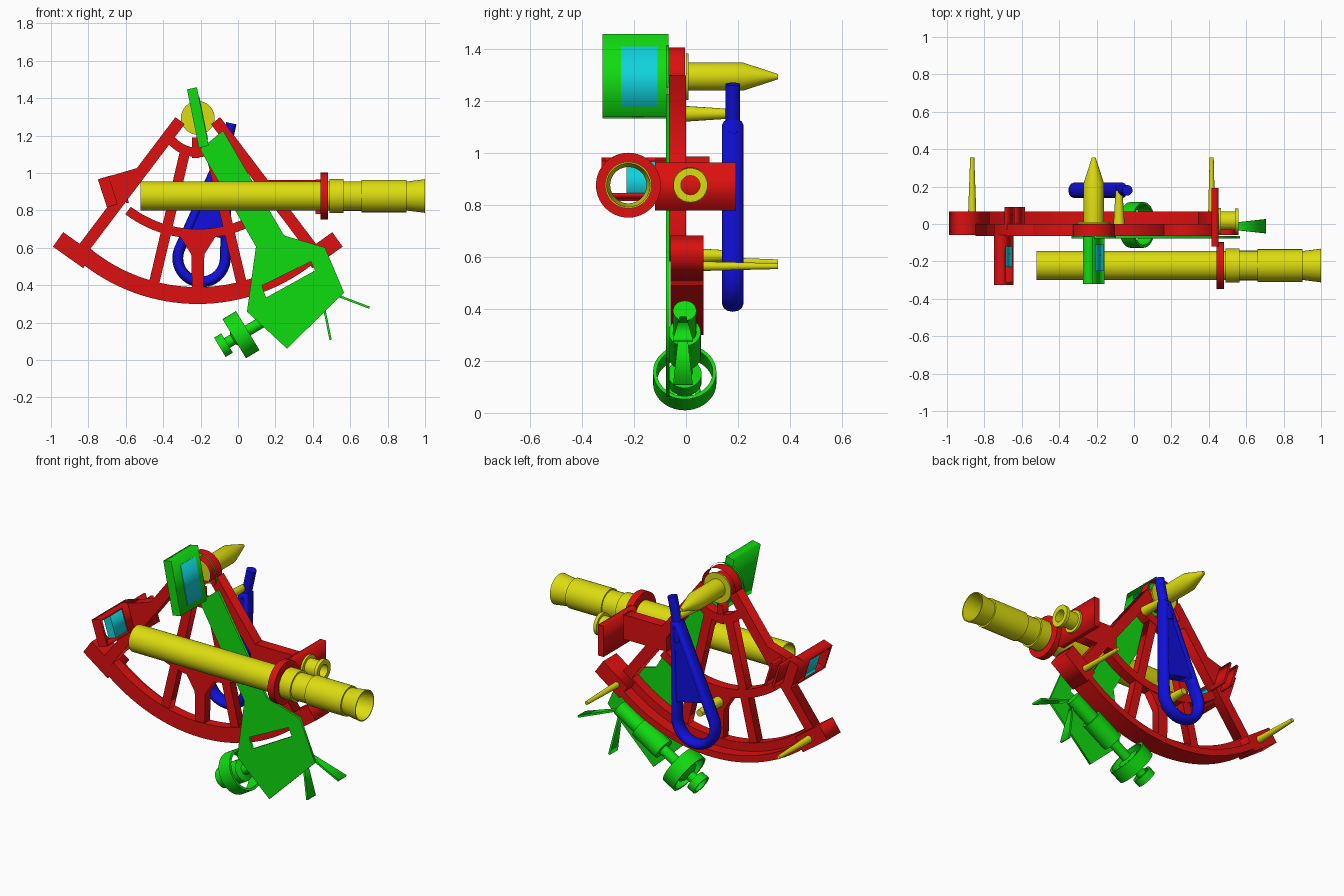
import bpy, bmesh, math
from mathutils import Vector

cube = bpy.data.objects.get("Cube")
if cube:
    bpy.data.objects.remove(cube, do_unlink=True)


def material(name, rgb):
    m = bpy.data.materials.new(name)
    m.use_nodes = True
    m.diffuse_color = (*rgb, 1)
    m.node_tree.nodes["Principled BSDF"].inputs["Base Color"].default_value = (*rgb, 1)
    return m


RED = material("red", (0.72, 0.005, 0.005))
GREEN = material("green", (0.005, 0.72, 0.005))
YELLOW = material("yellow", (0.72, 0.72, 0.005))
BLUE = material("blue", (0.005, 0.005, 0.72))
CYAN = material("cyan", (0.005, 0.65, 0.72))
CX, CZ = -0.215, 1.295          # pivot of the frame


def finish(ob, mat, smooth=False):
    ob.data.materials.clear()
    ob.data.materials.append(mat)
    bpy.ops.object.select_all(action='DESELECT')
    ob.select_set(True)
    bpy.context.view_layer.objects.active = ob
    if ob.type == 'CURVE':
        bpy.ops.object.convert(target='MESH')
        ob = bpy.context.view_layer.objects.active
    if smooth:
        bpy.ops.object.shade_smooth_by_angle(angle=math.radians(35))
    return ob


def curve(name, loops, y):
    # Planar curve lying in the XZ plane at depth y
    cu = bpy.data.curves.new(name, 'CURVE')
    cu.dimensions = '2D'
    for pts in loops:
        s = cu.splines.new('POLY')
        s.points.add(len(pts) - 1)
        for p, (x, z) in zip(s.points, pts):
            p.co = (x, z, 0, 1)
        s.use_cyclic_u = True
    ob = bpy.data.objects.new(name, cu)
    bpy.context.collection.objects.link(ob)
    ob.location.y = y
    ob.rotation_euler.x = math.pi / 2
    return ob


def plate(name, loops, y0, y1, mat, smooth=False):
    # Flat outline (extra loops are holes) extruded from y0 to y1
    ob = curve(name, loops, (y0 + y1) / 2)
    ob.data.fill_mode = 'BOTH'
    ob.data.extrude = (y1 - y0) / 2
    return finish(ob, mat, smooth)


def strip(name, a, b, w, y0, y1, mat):
    a, b = Vector(a), Vector(b)
    d = (b - a).normalized()
    n = Vector((-d.y, d.x)) * w / 2
    return plate(name, [[a + n, b + n, b - n, a - n]], y0, y1, mat)


def box(name, x0, x1, y0, y1, z0, z1, mat):
    return plate(name, [[(x0, z0), (x1, z0), (x1, z1), (x0, z1)]], y0, y1, mat)


def polar(r, deg):
    # Angle measured from straight down around the pivot
    t = math.radians(deg)
    return (CX + r * math.sin(t), CZ - r * math.cos(t))


def arc(name, r0, r1, half, y0, y1, mat, n=32):
    angs = [-half + 2 * half * i / n for i in range(n + 1)]
    return plate(name, [[polar(r1, a) for a in angs] + [polar(r0, a) for a in reversed(angs)]],
                 y0, y1, mat, True)


def lathe(name, origin, axis, prof, mat, span=360, start=0, n=40):
    # Revolve (distance along axis, radius) points
    bm = bmesh.new()
    q = Vector(axis).to_track_quat('Z', 'Y')
    full = span == 360
    cols = n if full else n + 1
    rows = []
    for t, r in prof:
        if r == 0:
            rows.append([bm.verts.new(Vector(origin) + q @ Vector((0, 0, t)))] * cols)
            continue
        row = []
        for i in range(cols):
            a = math.radians(start + span * i / n)
            row.append(bm.verts.new(Vector(origin) + q @ Vector((r * math.cos(a), r * math.sin(a), t))))
        rows.append(row)
    for ra, rb in zip(rows, rows[1:]):
        for i in range(n):
            j = (i + 1) % cols
            vs = list(dict.fromkeys([ra[i], ra[j], rb[j], rb[i]]))
            if len(vs) > 2:
                bm.faces.new(vs)
    bmesh.ops.recalc_face_normals(bm, faces=bm.faces)
    me = bpy.data.meshes.new(name)
    bm.to_mesh(me)
    bm.free()
    ob = bpy.data.objects.new(name, me)
    bpy.context.collection.objects.link(ob)
    return finish(ob, mat, True)


def ring(name, origin, axis, length, r0, r1, mat):
    return lathe(name, origin, axis, [(0, r0), (0, r1), (length, r1), (length, r0), (0, r0)], mat)


# Frame: limb arc, cross arcs, legs and braces
arc("limb_arc", 0.905, 0.995, 40, -0.06, 0.0, RED)
arc("limb_rim", 0.955, 0.995, 40, 0.0, 0.068, RED)
arc("middle_arc", 0.595, 0.645, 37, -0.06, 0.0, RED, 24)
arc("upper_arc", 0.16, 0.21, 56, -0.06, 0.0, RED, 16)
for side, s in (("right", 1), ("left", -1)):
    def m(x, z):
        return (x if s == 1 else 2 * CX - x, z)
    strip(side + "_leg", m(-0.31, 1.28), m(-0.823, 0.602), 0.062, -0.065, 0.0, RED)
    strip(side + "_brace", m(-0.283, 1.115), m(-0.455, 0.385), 0.055, -0.055, -0.003, RED)
    strip(side + "_limb_end", m(-0.80, 0.53), m(-0.962, 0.645), 0.095, -0.06, 0.068, RED)
plate("centre_brace", [[(-0.31, 0.66), (-0.12, 0.66), (-0.18, 0.565), (-0.185, 0.36),
                        (-0.245, 0.36), (-0.25, 0.565)]], -0.055, -0.003, RED)
strip("upper_stub", (-0.225, 1.19), (-0.225, 1.08), 0.04, -0.055, -0.003, RED)

# Thin open collars round the pivot
UP = Vector((0, 1, 0))
q = UP.to_track_quat('Z', 'Y')
vx, vy = q @ Vector((1, 0, 0)), q @ Vector((0, 1, 0))
top = math.degrees(math.atan2(vy.z, vx.z))
lathe("pivot_collar", (CX, -0.065, CZ), UP, [(0, 0.112), (0.062, 0.112)], RED, 200, top - 100)
lathe("pivot_bore", (CX, -0.065, CZ), UP, [(0, 0.075), (0.062, 0.075)], RED)
lathe("arm_collar", (CX, -0.077, CZ), UP, [(0, 0.12), (0.012, 0.12)], GREEN, 220, top - 110)

# Pivot spindle, flange and rear feet
lathe("pivot_spindle", (CX, 0, CZ), UP, [(0, 0), (0, 0.054), (0.22, 0.054), (0.355, 0.01), (0.355, 0)], YELLOW)
ring("pivot_flange", (CX, 0, CZ), UP, 0.01, 0.05, 0.09, YELLOW)
for name, x, z, y0, y1, r0, r1 in (("right_foot", -0.865, 0.58, 0.0, 0.355, 0.024, 0.011),
                                   ("left_foot", 0.415, 0.565, 0.0, 0.355, 0.02, 0.011),
                                   ("upper_handle_post", -0.08, 1.152, 0.0, 0.18, 0.03, 0.018),
                                   ("lower_handle_post", CX, 0.605, -0.01, 0.18, 0.032, 0.02)):
    lathe(name, (x, y0, z), UP, [(0, 0), (0, r0), (y1 - y0, r1), (y1 - y0, 0)], YELLOW, n=16)

# Handle: teardrop loop, web and rod
c, apex, rad = Vector((-0.195, 0.545)), Vector((-0.07, 1.11)), 0.127
ax = apex - c
base, off = math.atan2(ax.y, ax.x), math.acos(rad / ax.length)
loop = [c + rad * Vector((math.cos(a), math.sin(a))) for a in
        (base + off + (2 * math.pi - 2 * off) * i / 24 for i in range(25))]
handle = curve("handle_loop", [[apex + Vector((-0.012, 0))] + loop + [apex + Vector((0.012, 0))]], 0.18)
handle.data.dimensions = '3D'
handle.data.bevel_depth = 0.029
handle.data.bevel_resolution = 4
handle.scale.z = 1.4
finish(handle, BLUE, True)
plate("handle_web", [[apex, apex.lerp(loop[0], 0.82), apex.lerp(loop[-1], 0.82)]], 0.15, 0.21, BLUE)
d = Vector((ax.x, 0, ax.y)).normalized()
lathe("handle_rod", (apex.x, 0.18, apex.y), d,
      [(-0.1, 0), (-0.1, 0.04), (-0.02, 0.04), (-0.02, 0.028), (0.16, 0.028), (0.16, 0)], BLUE, n=24)

# Index arm and its mirror
plate("index_arm", [[(-0.203, 1.126), (-0.08, 1.227), (0.246, 0.666), (0.465, 0.602), (0.567, 0.361),
                     (0.262, 0.061), (0.048, 0.259), (0.096, 0.607)],
                    [(0.128, 0.398), (0.39, 0.527), (0.412, 0.479), (0.15, 0.334)]], -0.077, -0.064, GREEN)
strip("index_mirror_case", (-0.246, 1.453), (-0.183, 1.14), 0.054, -0.322, -0.068, GREEN)
strip("index_mirror", (-0.2095, 1.41), (-0.163, 1.18), 0.006, -0.25, -0.11, CYAN)

# Micrometer drum, knob, shaft and worm housing
axis = Vector((0.857, 0, 0.515)).normalized()
hub = Vector((0.016, -0.005, 0.136))
ring("micrometer_drum", hub - axis * 0.042, axis, 0.084, 0.108, 0.122, GREEN)
ring("micrometer_knob", hub - axis * 0.132, axis, 0.045, 0.045, 0.06, GREEN)
lathe("micrometer_shaft", hub, axis, [(-0.11, 0), (-0.11, 0.03), (-0.05, 0.03), (-0.03, 0.065), (0.03, 0.065),
                                      (0.04, 0.03), (0.17, 0.03), (0.17, 0)], GREEN)
lathe("worm_housing", hub, axis, [(0.16, 0), (0.16, 0.062), (0.34, 0.062), (0.34, 0.045), (0.5, 0.045), (0.5, 0)], GREEN)

# Release levers: fan-shaped blades
for name, a, b in (("upper_release_lever", (0.48, 0.365), (0.703, 0.28)),
                   ("lower_release_lever", (0.45, 0.33), (0.495, 0.108))):
    ob = strip(name, a, b, 0.012, -0.05, 0.026, GREEN)
    for v in ob.data.vertices:
        if (Vector((v.co.x, v.co.y)) - Vector(a)).length < 0.05:
            v.co.z *= 0.35

# Horizon mirror: tilted frame, glass, bracket and shade plates
ht, hb = Vector((-0.72, 0.975)), Vector((-0.672, 0.825))
for name, f0, f1, w, y0, y1, mat in (
        ("horizon_frame_top", 0, 0.09, 0.06, -0.325, -0.06, RED),
        ("horizon_frame_bottom", 0.91, 1, 0.06, -0.325, -0.06, RED),
        ("horizon_frame_outer", 0, 1, 0.06, -0.325, -0.31, RED),
        ("horizon_frame_inner", 0, 1, 0.06, -0.12, -0.06, RED),
        ("horizon_glass", 0.05, 0.95, 0.05, -0.23, -0.12, CYAN)):
    strip(name, ht.lerp(hb, f0), ht.lerp(hb, f1), w, y0, y1, mat)
plate("horizon_bracket", [[(-0.749, 0.965), (-0.535, 1.028), (-0.47, 1.04), (-0.64, 0.82), (-0.70, 0.815)]],
      -0.065, 0.0, RED)
for i, dx in enumerate((0.0, 0.05)):
    strip("shade_plate_%d" % (i + 1), (-0.685 + dx, 0.985), (-0.64 + dx, 0.84), 0.014, -0.03, 0.09, RED)

# Telescope: open tube with stepped eyepiece
SX = Vector((1, 0, 0))
scope = (0, -0.222, 0.877)
lathe("telescope", scope, SX, [(-0.52, 0.07), (-0.52, 0.078), (0.49, 0.078), (0.49, 0.09), (0.565, 0.09),
                               (0.565, 0.079), (0.66, 0.079), (0.66, 0.087), (0.9, 0.087), (0.9, 0.077),
                               (1.0, 0.09), (1.0, 0.084), (0.9, 0.07), (-0.52, 0.07)], YELLOW, n=48)
ring("telescope_ring", (0.44, scope[1], scope[2]), SX, 0.042, 0.077, 0.125, RED)

# Telescope bracket and clamp knob
box("telescope_arm", 0.13, 0.43, -0.065, 0.0, 0.815, 0.962, RED)
box("telescope_bracket", 0.415, 0.452, -0.12, 0.192, 0.78, 0.965, RED)
lathe("clamp_knob", (0.45, 0.017, 0.877), SX, [(0, 0.068), (0.015, 0.068), (0.015, 0.05), (0.09, 0.05),
                                               (0.09, 0.066), (0.11, 0.066), (0.11, 0.037), (0.005, 0.037)], YELLOW)
